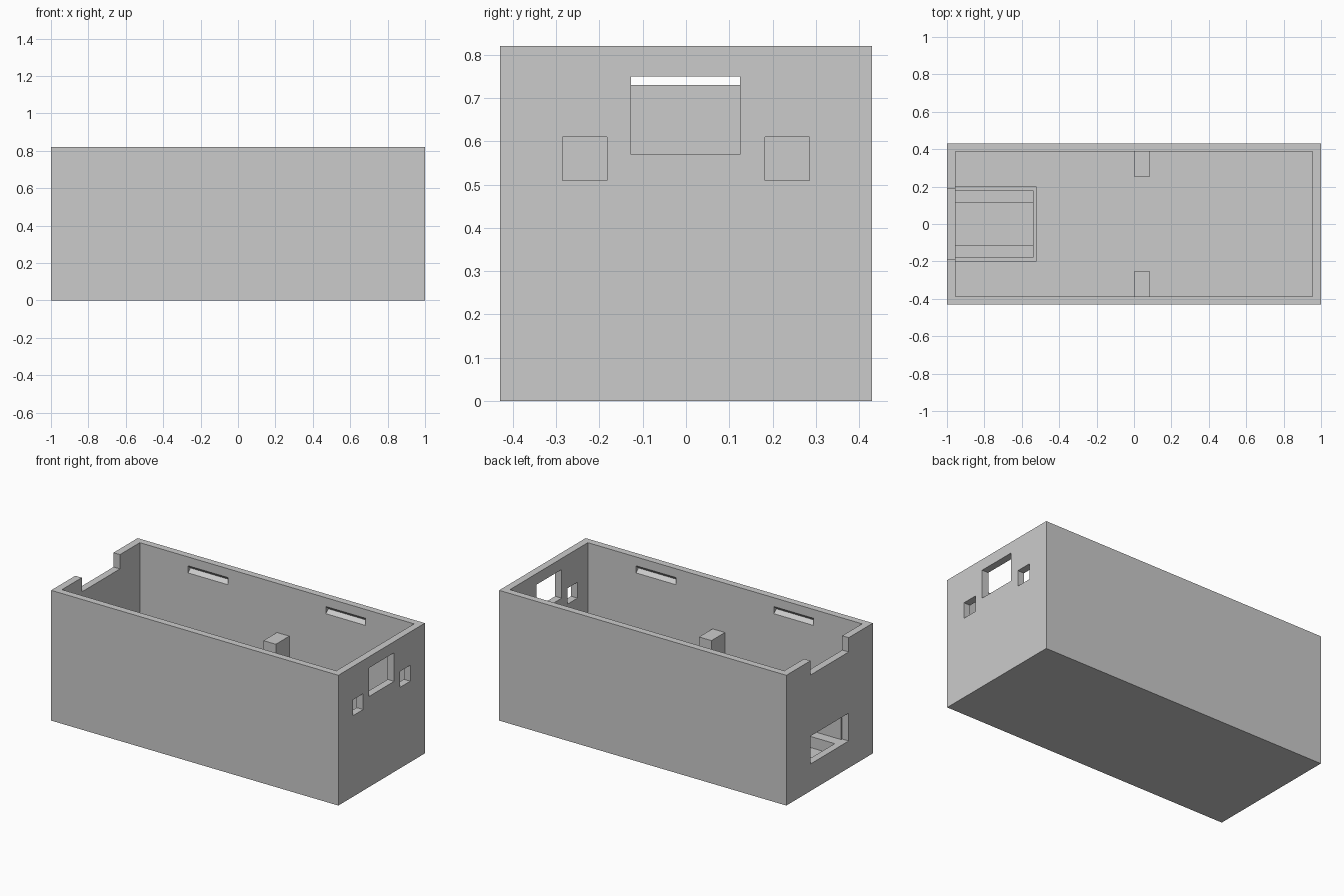
import bpy
from math import radians

old = bpy.data.objects.get("Cube")
if old:
    bpy.data.objects.remove(old, do_unlink=True)

grey = bpy.data.materials.new("plain grey")
grey.use_nodes = True
grey.diffuse_color = (0.6, 0.6, 0.6, 1)
grey.node_tree.nodes["Principled BSDF"].inputs["Base Color"].default_value = grey.diffuse_color


def box(name, x, y, z):
    """Box spanning the given (low, high) ranges."""
    spans = (x, y, z)
    bpy.ops.mesh.primitive_cube_add(size=1, location=[(a + b) / 2 for a, b in spans])
    ob = bpy.context.object
    ob.name = name
    ob.scale = [b - a for a, b in spans]
    bpy.ops.object.transform_apply(location=False, rotation=False, scale=True)
    ob.data.materials.append(grey)
    return ob


def cut(target, cutter):
    """Subtract the cutter from the target, then discard it."""
    cutter.hide_render = True
    mod = target.modifiers.new("cut", 'BOOLEAN')
    mod.operation = 'DIFFERENCE'
    mod.solver = 'EXACT'
    mod.object = cutter
    bpy.context.view_layer.objects.active = target
    bpy.ops.object.modifier_apply(modifier=mod.name)
    bpy.data.objects.remove(cutter, do_unlink=True)


L, W, H = 1.0, 0.43, 0.82          # half length, half width, height
IX, IY, FLOOR = 0.955, 0.387, 0.045  # inner half sizes and floor level

# Open-topped case
case = box("case", (-L, L), (-W, W), (0, H))
cut(case, box("cavity", (-IX, IX), (-IY, IY), (FLOOR, H + 0.1)))

# Ports in the +x end wall
right_end = (IX - 0.03, L + 0.1)
cut(case, box("large_port", right_end, (-0.127, 0.125), (0.57, 0.75)))
for s in (-1, 1):
    cut(case, box("small_port", right_end, sorted((s * 0.183, s * 0.285)), (0.51, 0.61)))

# Rim notch and lower opening in the -x end wall
left_end = (-L - 0.1, -IX + 0.03)
cut(case, box("rim_notch", left_end, (-0.19, 0.19), (0.73, H + 0.1)))
cut(case, box("lower_opening", left_end, (-0.19, 0.19), (0.17, 0.345)))

# V-shaped snap grooves inside both long walls
for sy in (-1, 1):
    for sx in (-1, 1):
        bar = box("snap_groove", (-0.138, 0.138), (-0.016, 0.016), (-0.016, 0.016))
        bar.location = (sx * 0.48, sy * IY, 0.742)
        bar.rotation_euler.x = radians(45)
        cut(case, bar)

# Support posts against the long walls
for side, s in (("front", -1), ("back", 1)):
    box(side + "_post", (0, 0.086), sorted((s * 0.253, s * IY)), (FLOOR, 0.51))

# Cradle behind the lower opening: base, ledges and surrounding walls
box("cradle_base", (-IX, -0.54), (-0.18, 0.18), (FLOOR, 0.10))
box("cradle_end_wall", (-0.54, -0.52), (-0.2, 0.2), (FLOOR, 0.345))
for side, s in (("front", -1), ("back", 1)):
    box(side + "_cradle_ledge", (-IX, -0.54), sorted((s * 0.115, s * 0.18)), (0.10, 0.17))
    box(side + "_cradle_wall", (-IX, -0.54), sorted((s * 0.18, s * 0.2)), (FLOOR, 0.345))
